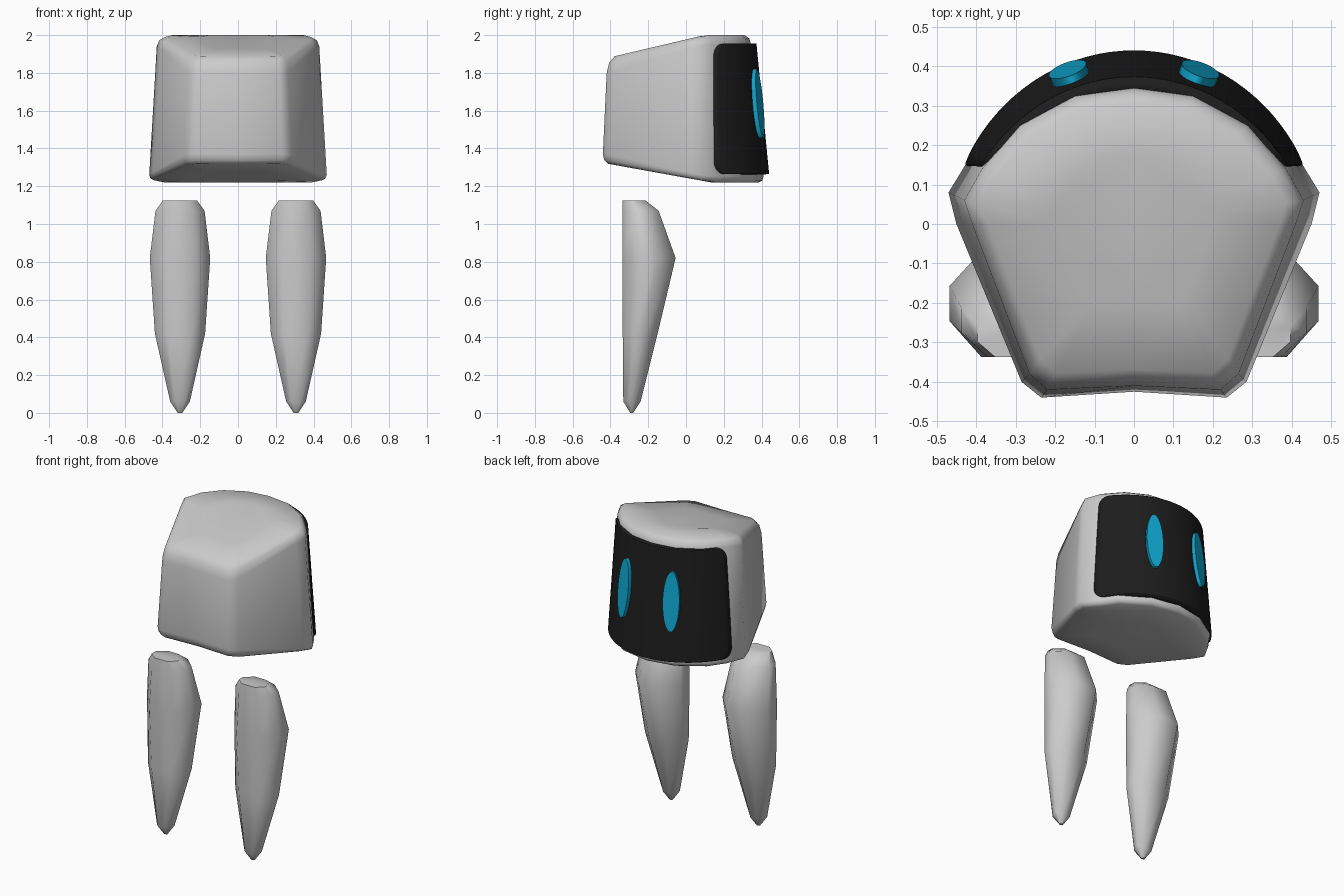
import bpy
from math import sin, cos, acos, pi, sqrt, radians
from mathutils import Matrix

if "Cube" in bpy.data.objects:
    bpy.data.objects.remove(bpy.data.objects["Cube"])


def make_object(name, verts, faces, mat=None):
    me = bpy.data.meshes.new(name)
    me.from_pydata(verts, [], faces)
    ob = bpy.data.objects.new(name, me)
    bpy.context.collection.objects.link(ob)
    me.shade_smooth()
    if mat:
        me.materials.append(mat)
    return ob


def loft(name, rings):
    """Skin equal-length rings, listed bottom to top, and cap both ends."""
    n = len(rings[0])
    verts = [p for r in rings for p in r]
    faces = [(k * n + i, k * n + (i + 1) % n, (k + 1) * n + (i + 1) % n, (k + 1) * n + i)
             for k in range(len(rings) - 1) for i in range(n)]
    faces.append(tuple(reversed(range(n))))
    faces.append(tuple(range(len(verts) - n, len(verts))))
    return make_object(name, verts, faces)


def colour(name, rgb):
    m = bpy.data.materials.new(name)
    m.diffuse_color = (*rgb, 1)
    m.use_nodes = True
    m.node_tree.nodes["Principled BSDF"].inputs["Base Color"].default_value = m.diffuse_color
    return m


def smooth_by_angle(ob, deg):
    bpy.ops.object.select_all(action='DESELECT')
    ob.select_set(True)
    bpy.context.view_layer.objects.active = ob
    bpy.ops.object.shade_smooth_by_angle(angle=radians(deg))


black = colour("visor_black", (0.012, 0.012, 0.012))
blue = colour("eye_blue", (0.005, 0.38, 0.62))

# Head: five-sided shell with a rounded back, sloping top and underside
LOW = [(0, -.425), (.235, -.44), (.285, -.40), (.45, 0), (.47, .08),
       (.415, .17), (.345, .27), (.18, .375), (0, .41)]
TOP = [(0, -.41), (.22, -.42), (.265, -.38), (.41, 0), (.43, .06),
       (.385, .14), (.29, .25), (.15, .325), (0, .345)]


def mirrored(half):
    return half + [(-x, y) for x, y in half[-2:0:-1]]


def roof(y):
    return min(2.0, 1.89 + (y + .37) * .235)


def floor(y):
    return max(1.22, 1.32 - (y + .42) * .18)


def head_ring(half, scale, surface, offset):
    ring = []
    for x, y in mirrored(half):
        front = 1.6 if y < -.3 else 1.0      # softer rounding along the front
        ring.append((x * scale, y * scale, surface(y * scale) + offset * front))
    return ring


loft("head", [
    head_ring(LOW, .50, floor, 0),
    head_ring(LOW, .94, floor, 0),
    head_ring(LOW, .985, floor, .01),
    head_ring(LOW, 1.0, floor, .03),
    head_ring(TOP, 1.0, roof, -.05),
    head_ring(TOP, .97, roof, -.018),
    head_ring(TOP, .90, roof, 0),
    head_ring(TOP, .50, roof, 0),
])


# Visor: curved, leaning plate with rounded corners
def visor_point(v, u, inset=0):
    cy = -.06 - .067 * v
    a, b = .475 - .01 * v, .5
    ang = (acos((.15 - cy) / b) - inset / b) * u
    return (a * sin(ang), cy + b * cos(ang), 1.265 + .69 * v)


H, R, COLS = .69, .065, 32
steps = [R * (1 - cos(i * pi / 12)) for i in range(7)]
heights = steps + [H * .35, H * .65] + [H - s for s in reversed(steps)]
verts, faces = [], []
for h in heights:
    d = min(h, H - h)
    inset = R - sqrt(max(0, R * R - (R - d) ** 2)) if d < R else 0
    verts += [visor_point(h / H, 2 * j / COLS - 1, inset) for j in range(COLS + 1)]
W = COLS + 1
for i in range(len(heights) - 1):
    for j in range(COLS):
        k = i * W + j
        faces.append((k + 1, k, k + W, k + W + 1))
visor = make_object("visor", verts, faces, black)
solid = visor.modifiers.new("thickness", 'SOLIDIFY')
solid.thickness = .05
solid.offset = -1
smooth_by_angle(visor, 40)

# Eyes: thin upright oval discs set into the visor
for side, s in (("left", -1), ("right", 1)):
    bpy.ops.mesh.primitive_cylinder_add(vertices=32, radius=1, depth=1)
    eye = bpy.context.object
    eye.name = side + "_eye"
    eye.data.transform(
        Matrix.Translation((s * .163, .377, 1.637))
        @ Matrix.Rotation(-s * radians(20), 4, 'Z')
        @ Matrix.Rotation(radians(5.5), 4, 'X')
        @ Matrix.Rotation(radians(90), 4, 'X')
        @ Matrix.Diagonal((.05, .184, .032, 1)))
    eye.data.materials.append(blue)
    smooth_by_angle(eye, 40)

# Arms: eight-sided tapering limbs, flat in front and bulging behind
ARM = [(0, .012, -.295, -.28), (.06, .052, -.332, -.24), (.42, .133, -.335, -.15),
       (.82, .16, -.337, -.055), (1.07, .13, -.337, -.145), (1.125, .09, -.337, -.215)]
SECTION = [(-.5, 0), (.5, 0), (1, .32), (1, .64), (.42, 1), (-.42, 1), (-1, .64), (-1, .32)]
for side, s in (("left", -1), ("right", 1)):
    arm = loft(side + "_arm", [
        [(s * .307 + hw * px, yf + (yb - yf) * py, z) for px, py in SECTION]
        for z, hw, yf, yb in ARM])
    smooth_by_angle(arm, 50)
